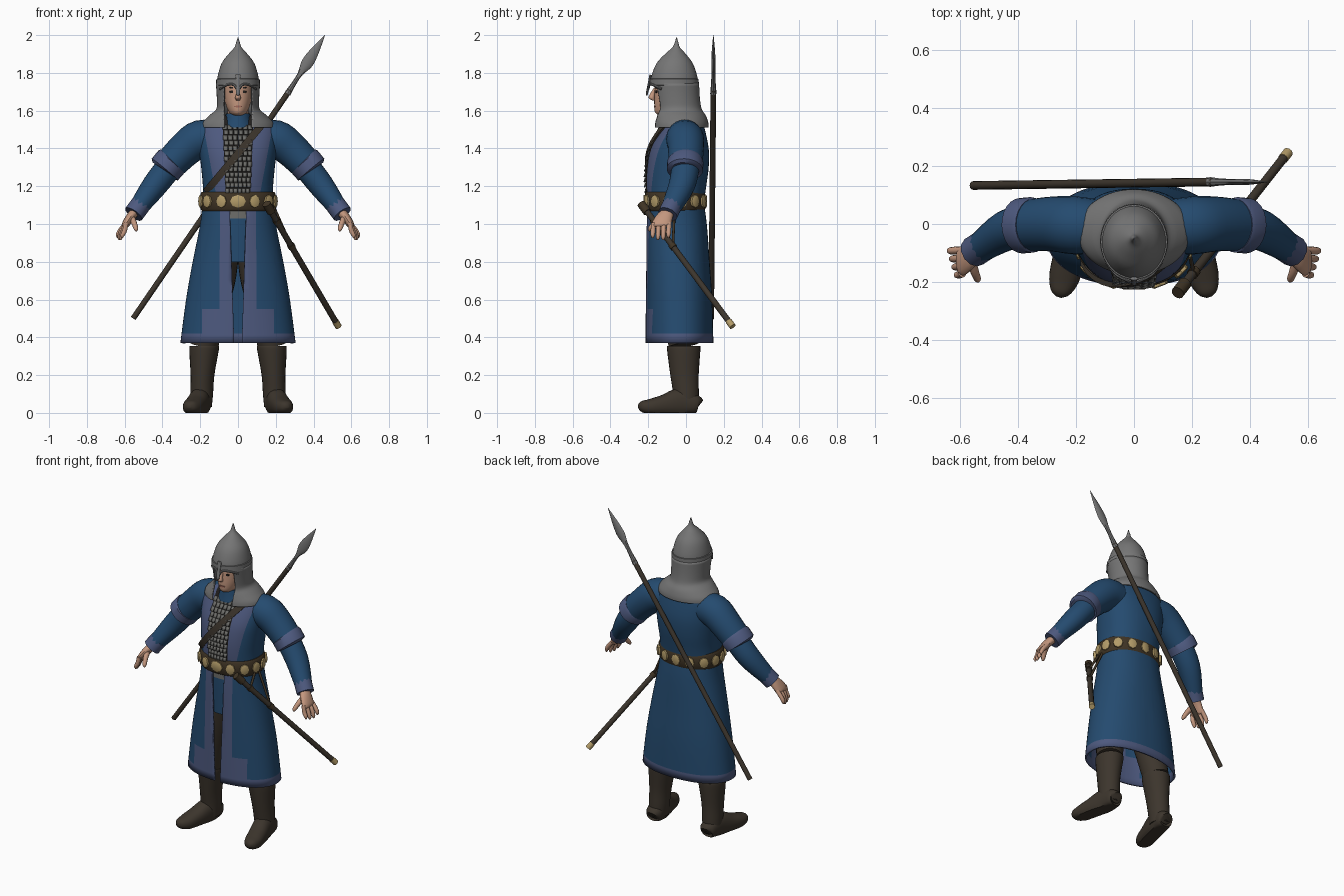
import bpy, bmesh, math
from mathutils import Vector
from mathutils.bvhtree import BVHTree

if "Cube" in bpy.data.objects:
    bpy.data.objects.remove(bpy.data.objects["Cube"])
UP = (0, 0, 1)

def material(name, *rgb):
    m = bpy.data.materials.new(name)
    m.use_nodes = True
    m.diffuse_color = (*rgb, 1)
    m.node_tree.nodes["Principled BSDF"].inputs["Base Color"].default_value = (*rgb, 1)
    return m

blue = material("blue cloth", .018, .07, .16)
trim = material("pale blue trim", .075, .1, .21)
steel = material("grey steel", .18, .18, .18)
mail = material("dull plates", .15, .15, .14)
leather = material("dark brown leather", .046, .036, .026)
strap = material("belt leather", .05, .034, .018)
gold = material("pale gold", .45, .33, .14)
skin = material("skin", .55, .31, .21)
dark = material("near black", .015, .013, .012)
lip = material("lips", .35, .14, .1)

def finish(name, bm, mats, mirror=False):
    bmesh.ops.recalc_face_normals(bm, faces=bm.faces)
    me = bpy.data.meshes.new(name)
    bm.to_mesh(me)
    bm.free()
    for m in mats:
        me.materials.append(m)
    me.shade_smooth()
    me.set_sharp_from_angle(angle=math.radians(40))
    ob = bpy.data.objects.new(name, me)
    bpy.context.scene.collection.objects.link(ob)
    if mirror:
        ob.modifiers.new("mirror", "MIRROR").use_mirror_merge = False
    return ob

def resample(rings, sub):
    # Smooth spline through the positions and both radii
    out, last = [], len(rings) - 1
    for i in range(last):
        a, b, c, d = (rings[max(0, min(last, i + k))] for k in (-1, 0, 1, 2))
        for t in (s / sub for s in range(sub)):
            out.append([q + .5 * t * (r - p + t * (2*p - 5*q + 4*r - e + t * (3*(q - r) + e - p)))
                        for p, q, r, e in zip(a, b, c, d)])
    return out + [rings[-1]]

def tube(name, rings, *mats, seg=24, n=2, axis=None, hint=(0, 1, 0), sub=4, cap=True, mirror=False):
    """Loft rings of (x, y, z, radius along hint, radius across it), kept above the ground."""
    rings = resample(rings, sub)
    pts = [Vector(r[:3]) for r in rings]
    bm, loops = bmesh.new(), []
    for i, (p, r) in enumerate(zip(pts, rings)):
        t = Vector(axis or pts[min(i + 1, len(pts) - 1)] - pts[max(i - 1, 0)]).normalized()
        u = Vector(hint)
        u = (u - t * u.dot(t)).normalized()
        loop = []
        for k in range(seg):
            c, s = math.cos(math.tau * k / seg), math.sin(math.tau * k / seg)
            co = p + u * math.copysign(abs(c)**(2/n), c) * r[3] + t.cross(u) * math.copysign(abs(s)**(2/n), s) * r[4]
            co.z = max(co.z, 0)
            loop.append(bm.verts.new(co))
        loops.append(loop)
    for a, b in zip(loops, loops[1:]):
        for k in range(seg):
            bm.faces.new((a[k - 1], a[k], b[k], b[k - 1]))
    if cap:
        bm.faces.new(loops[0])
        bm.faces.new(loops[-1])
    return finish(name, bm, mats, mirror)

def rod(name, a, b, r, mat, **options):
    return tube(name, [(*a, r, r), (*b, r, r)], mat, sub=1, seg=12, **options)

def paint(ob, cuts, rule):
    """Cut along planes, then colour faces by a rule (None removes the face)."""
    bm = bmesh.new()
    bm.from_mesh(ob.data)
    for co, no in cuts:
        bmesh.ops.bisect_plane(bm, geom=bm.verts[:] + bm.edges[:] + bm.faces[:], plane_co=co, plane_no=no)
    colours = [(f, rule(f.calc_center_median())) for f in bm.faces]
    for f, m in colours:
        f.material_index = m or 0
    bmesh.ops.delete(bm, geom=[f for f, m in colours if m is None], context="FACES")
    bm.to_mesh(ob.data)
    bm.free()

def slant(x0, z0, x1, z1):
    # Mirrored pair of planes through a slanted line on the front
    return [((s * x0, 0, z0), (z1 - z0, 0, -s * (x1 - x0))) for s in (1, -1)]

def line(z, x0, z0, x1, z1):
    return x0 + (x1 - x0) * (z - z0) / (z1 - z0)

def front_of(ob):
    bm = bmesh.new()
    bm.from_mesh(ob.data)
    tree = BVHTree.FromBMesh(bm)
    bm.free()
    return lambda x, z: tree.ray_cast(Vector((x, -1, z)), Vector((0, 1, 0)))[0].y

# Coat body with a plated centre and two slanted trim bands
torso = tube("coat_body", [
    (0, -.055, 1.1, .148, .188), (0, -.053, 1.2, .16, .186), (0, -.045, 1.3, .165, .195),
    (0, -.035, 1.4, .155, .205), (0, -.02, 1.5, .12, .205), (0, -.015, 1.545, .1, .17),
    (0, -.02, 1.57, .08, .11), (0, -.03, 1.58, .05, .06)], blue, trim, dark, seg=64, n=2.3, axis=UP)
inner, outer = (.065, 1.15, .08, 1.5), (.115, 1.15, .18, 1.5)

def torso_rule(c):
    if c.y > -.06 or abs(c.x) > line(c.z, *outer):
        return 0
    return 1 if abs(c.x) > line(c.z, *inner) else 2

paint(torso, slant(*inner) + slant(*outer), torso_rule)
chest = front_of(torso)

# Overlapping small plates on the chest
bm = bmesh.new()
for row in range(13):
    z = 1.165 + row * .028
    w = line(z, *inner) / 3
    for col in range(6):
        x = (col - 2.5 + (.1 if row % 2 else -.1)) * w
        bm.faces.new([bm.verts.new((x + s * w, chest(x + s * w, z + h) - d, z + h))
                      for s, h, d in ((-.44, 0, .01), (.44, 0, .01), (.44, .024, .003), (-.44, .024, .003))])
plates = finish("chest_plates", bm, [mail])
plates.modifiers.new("thickness", "SOLIDIFY").thickness = .002

# Skirt of the coat, open in front, with trimmed edges
skirt = tube("coat_skirt", [
    (0, -.035, .37, .18, .305), (0, -.037, .6, .176, .275), (0, -.043, .8, .168, .24),
    (0, -.05, 1, .16, .2), (0, -.055, 1.12, .148, .188)], blue, trim, seg=64, n=2.2, axis=UP, cap=False)
gap, edge, corner = (.02, .37, .045, 1.1), (.1, .37, .095, 1.1), (.19, .37, .19, 1)

def skirt_rule(c):
    x, front = abs(c.x), c.y < -.05
    if front and x < line(c.z, *gap):
        return None
    return int(c.z < .42 or front and (x < line(c.z, *edge) or c.z < .55 and x < .19))

paint(skirt, slant(*gap) + slant(*edge) + slant(*corner) + [((0, 0, .42), UP), ((0, 0, .55), UP)], skirt_rule)
skirt.modifiers.new("thickness", "SOLIDIFY").thickness = .012

# Under tunic showing in the opening
tunic = tube("under_tunic", [(0, -.045, .8, .145, .2), (0, -.05, 1, .143, .17), (0, -.055, 1.1, .135, .16)],
             blue, mail, seg=40, axis=UP)
paint(tunic, [((0, 0, 1.03), UP)], lambda c: int(c.z > 1.03))

# Belt with gold plates
tube("belt", [(0, -.058, z, .16 - d, .199 - d) for z, d in ((1.07, .008), (1.08, 0), (1.16, 0), (1.17, .008))],
     strap, seg=56, axis=UP, sub=1, n=2.2)
for i in range(14):
    a = math.tau * i / 14
    n = Vector((math.sin(a) / .2, -math.cos(a) / .16, 0)).normalized()
    p = Vector((.2 * math.sin(a), -.058 - .16 * math.cos(a), 1.12)) + n * .01 * math.sin(2 * a) ** 2
    w = .029 if i else .042
    tube("belt_plate", [(*(p + n * d), .034 - r, w - r) for d, r in ((-.008, 0), (.005, 0), (.008, .006))],
         gold, seg=8, sub=1, hint=UP)

# Chest strap
bm, rows = bmesh.new(), []
for i in range(17):
    x, z = -.17 + .3 * i / 16, 1.17 + .36 * i / 16
    y = chest(x, z) - .013
    rows.append([bm.verts.new((x + s * .015, y + k, z - s * .012)) for s, k in ((-1, .02), (-1, 0), (1, 0), (1, .02))])
for a, b in zip(rows, rows[1:]):
    for k in range(3):
        bm.faces.new((a[k], a[k + 1], b[k + 1], b[k]))
finish("chest_strap", bm, [leather])

# Sleeves and cuffs
tube("upper_sleeve", [(.1, -.01, 1.45, .09, .09), (.2, -.005, 1.45, .1, .1), (.28, 0, 1.395, .095, .093),
                      (.375, -.005, 1.3, .088, .084)], blue, mirror=True)
tube("upper_cuff", [(.348, -.003, 1.334, .09, .086), (.354, -.003, 1.328, .096, .091),
                    (.388, -.006, 1.288, .096, .09), (.39, -.006, 1.285, .08, .075)], trim, sub=1, mirror=True)
tube("lower_sleeve", [(.35, 0, 1.32, .074, .07), (.44, -.022, 1.205, .07, .067), (.54, -.088, 1.07, .05, .048)],
     blue, mirror=True)
rod("wrist_cuff", (.516, -.072, 1.102), (.553, -.096, 1.052), .054, trim, mirror=True)

# Hands
tube("palm", [(.545, -.09, 1.065, .03, .025), (.57, -.113, 1.035, .044, .024), (.595, -.13, .998, .05, .02),
              (.602, -.132, .985, .04, .012)], skin, seg=16, mirror=True)
for i, drop in enumerate((.012, 0, 0, .01)):
    y, x = -.09 - .027 * i, .636 - .008 * i
    tube("finger", [(.592, y, 1.005, .013, .013), (x - .012, y * 1.02, .965, .013, .013),
                    (x, y * 1.03, .93 + drop, .011, .011), (x, y * 1.03, .915 + drop, .004, .004)],
         skin, seg=10, mirror=True)
tube("thumb", [(.563, -.125, 1.035, .018, .018), (.55, -.165, 1.005, .015, .015), (.54, -.19, .975, .012, .012),
               (.538, -.196, .962, .004, .004)], skin, seg=10, hint=(1, 0, 0), mirror=True)

# Trousers and boots
tube("trouser_leg", [(.08, -.05, .84, .11, .085), (.11, -.045, .7, .1, .095), (.155, -.03, .5, .088, .085),
                     (.178, -.012, .36, .08, .075)], leather, mirror=True)
tube("boot_shaft", [(.178, -.012, .355, .088, .078), (.18, -.012, .33, .088, .078), (.188, -.008, .2, .075, .063),
                    (.192, 0, .1, .068, .06), (.195, 0, .03, .066, .056)], leather, axis=UP, mirror=True)
tube("boot_foot", [(.192, .07, .04, .03, .03), (.193, .055, .045, .05, .05), (.203, -.03, .055, .056, .075),
                   (.225, -.12, .04, .056, .055), (.242, -.19, .032, .052, .042), (.255, -.235, .035, .034, .028),
                   (.26, -.252, .036, .01, .01)], leather, hint=(1, 0, 0), n=2.3, mirror=True)

# Neck, collar and face
rod("neck", (0, -.06, 1.5), (0, -.065, 1.63), .055, skin)
tube("collar", [(0, -.062, 1.52, .085, .085), (0, -.066, 1.56, .072, .068), (0, -.066, 1.585, .066, .062)], blue)
head = tube("head", [(0, -.09, 1.572, .04, .025), (0, -.086, 1.588, .076, .045), (0, -.08, 1.63, .088, .064),
                     (0, -.07, 1.69, .097, .076), (0, -.065, 1.77, .1, .08)], skin, seg=32, axis=UP)
face = front_of(head)
tube("nose", [(0, -.16, 1.72, .01, .009), (0, -.176, 1.69, .014, .01), (0, -.182, 1.668, .016, .015),
              (0, -.172, 1.655, .008, .01)], skin, seg=12, axis=UP)
for part, x, z, h, w, mat in (("eye", .032, 1.7, .006, .014, dark), ("eyebrow", .032, 1.722, .004, .014, dark),
                              ("mouth", .001, 1.622, .005, .02, lip)):
    y = face(x, z)
    tube(part, [(x, y + .006, z, h, w), (x, y - .003, z, h, w)], mat, hint=UP, sub=1, mirror=part != "mouth")

# Helmet, rim, nose guard and brow arches
tube("helmet", [(0, -.062, 1.735, .124, .111), (0, -.062, 1.78, .122, .108), (0, -.06, 1.85, .096, .087),
                (0, -.056, 1.9, .055, .05), (0, -.052, 1.935, .02, .019), (0, -.05, 1.96, .01, .01),
                (0, -.05, 1.987, .002, .002)], steel, seg=40, axis=UP)
tube("helmet_rim", [(0, -.062, z, r, r - .014) for z, r in ((1.732, .122), (1.735, .13), (1.768, .129), (1.77, .12))],
     steel, seg=40, axis=UP, sub=1)
tube("nose_guard", [(0, -.188, 1.79, .006, .014), (0, -.197, 1.74, .006, .01), (0, -.206, 1.695, .006, .011),
                    (0, -.207, 1.68, .003, .005)], steel, seg=10)
tube("brow_arch", [(x, y, z, .007, .007) for x, y, z in ((.006, -.2, 1.715), (.026, -.192, 1.738),
     (.062, -.172, 1.735), (.095, -.13, 1.715))], steel, seg=8, hint=UP, mirror=True)

# Mail curtain hanging from the helmet, open at the face
curtain = tube("mail_curtain", [
    (0, -.06, 1.745, .121, .109), (0, -.05, 1.66, .116, .104), (0, -.042, 1.605, .118, .108),
    (0, -.032, 1.57, .13, .145), (0, -.028, 1.535, .138, .18), (0, -.028, 1.51, .14, .188)],
    steel, seg=56, axis=UP, cap=False)
paint(curtain, slant(.07, 1.5, .07, 1.74), lambda c: None if c.y < -.06 and abs(c.x) < .07 else 0)
curtain.modifiers.new("thickness", "SOLIDIFY").thickness = .008

# Spear across the back
rod("spear_shaft", (-.555, .133, .5), (.275, .145, 1.71), .015, leather)
tube("spear_head", [(x, .145, z, thin, wide) for x, z, thin, wide in (
    (.262, 1.69, .017, .017), (.3, 1.75, .012, .012), (.33, 1.797, .011, .014), (.365, 1.85, .011, .031),
    (.405, 1.913, .009, .024), (.46, 2, .001, .001))], steel, seg=8)

# Scabbard, fittings and hangers
top, tip = Vector((.155, -.232, 1.1)), Vector((.53, .245, .46))
along = (tip - top).normalized()
rod("scabbard", top, tip, .016, leather)
rod("scabbard_tip", tip - along * .035, tip + along * .004, .018, gold)
rod("scabbard_mouth", top - along * .01, top + along * .05, .023, strap)
for k in (.12, .3):
    p = top + along * k
    rod("scabbard_band", p - along * .012, p + along * .012, .02, strap)
    rod("hanger", (.19, -.12 + k * .2, 1.09), p, .007, strap)
